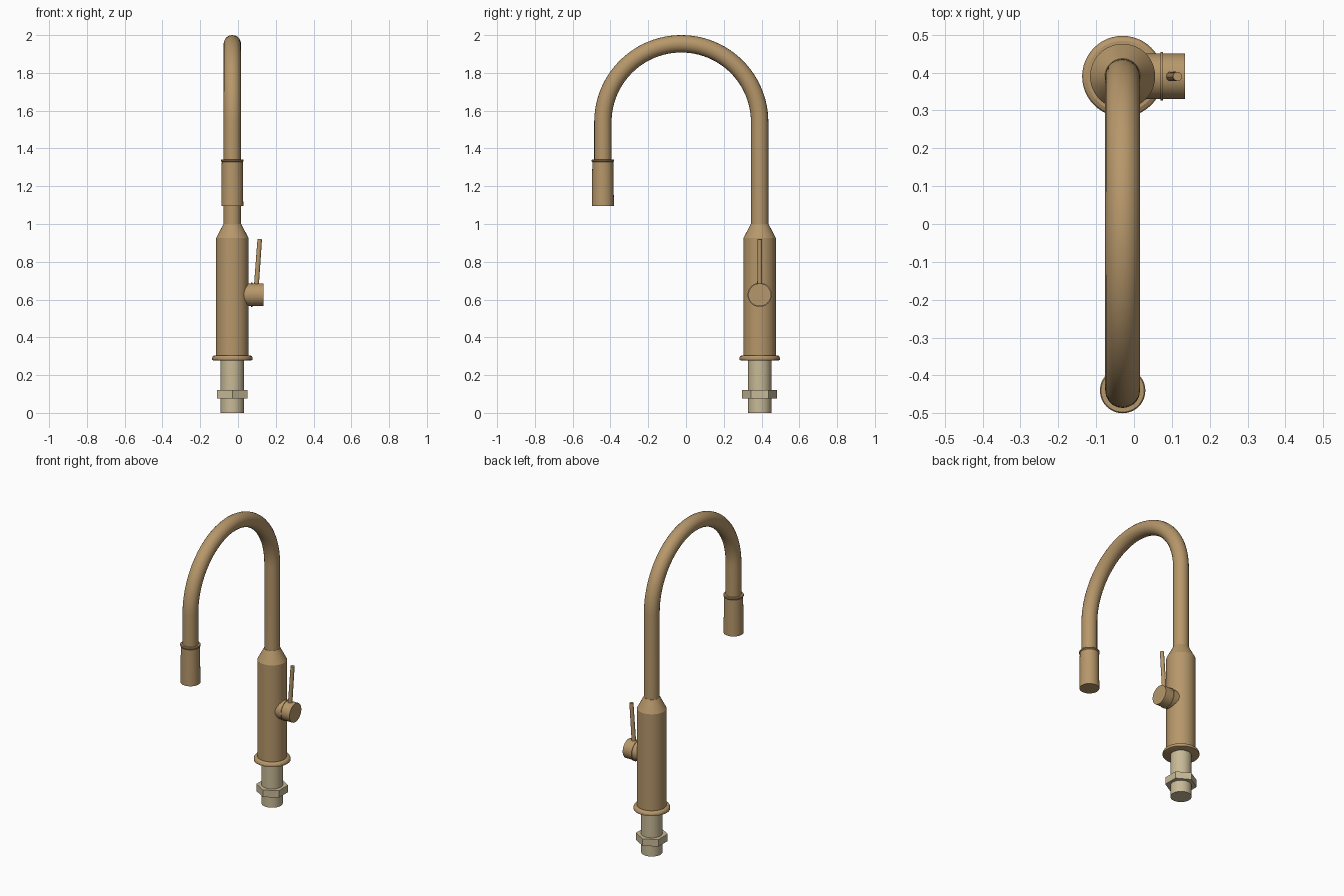
import bpy, bmesh, math
from mathutils import Vector, Matrix

cube = bpy.data.objects.get("Cube")
if cube:
    bpy.data.objects.remove(cube, do_unlink=True)


def material(name, rgb, metallic=0.0):
    m = bpy.data.materials.new(name)
    m.use_nodes = True
    m.diffuse_color = (*rgb, 1)
    m.node_tree.nodes["Principled BSDF"].inputs["Base Color"].default_value = (*rgb, 1)
    return m


brass = material("brushed brass", (0.47, 0.31, 0.145))
pale = material("pale brass", (0.58, 0.49, 0.31))


def lathe(name, profile, origin, mat, axis=(0, 0, 1), sides=48):
    """Revolve (radius, height) points round an axis and cap both ends."""
    bm = bmesh.new()
    rings = []
    for r, h in profile:
        rings.append([bm.verts.new((r * math.sin(a), r * math.cos(a), h))
                      for a in (2 * math.pi * i / sides for i in range(sides))])
    for low, high in zip(rings, rings[1:]):
        for i in range(sides):
            j = (i + 1) % sides
            bm.faces.new((low[i], low[j], high[j], high[i]))
    bm.faces.new(rings[0])
    bm.faces.new(rings[-1])
    bmesh.ops.recalc_face_normals(bm, faces=bm.faces[:])
    turn = Vector((0, 0, 1)).rotation_difference(Vector(axis)).to_matrix().to_4x4()
    bm.transform(Matrix.Translation(origin) @ turn)
    mesh = bpy.data.meshes.new(name)
    bm.to_mesh(mesh)
    bm.free()
    mesh.materials.append(mat)
    obj = bpy.data.objects.new(name, mesh)
    bpy.context.collection.objects.link(obj)
    bpy.ops.object.select_all(action="DESELECT")
    obj.select_set(True)
    bpy.context.view_layer.objects.active = obj
    bpy.ops.object.shade_smooth_by_angle(angle=math.radians(25))
    return obj


CX, BODY_Y, HEAD_Y = -0.03, 0.39, -0.44
base = (CX, BODY_Y, 0)
head = (CX, HEAD_Y, 0)

# Mounting shank and hexagonal nut below the counter
lathe("mounting_shank", [(0.062, 0), (0.062, 0.285)], base, pale)
lathe("mounting_nut", [(0.093, 0.075), (0.093, 0.12)], base, pale, sides=6)

# Flange and body with a tapered shoulder
lathe("base_flange", [(0.1, 0.278), (0.107, 0.281), (0.107, 0.292), (0.103, 0.3), (0.094, 0.305)],
      base, brass)
lathe("body", [(0.086, 0.29), (0.086, 0.925), (0.047, 1.0)], base, brass)

# Gooseneck spout: straight riser, half circle, short drop
mid_y, bend, bend_z = (BODY_Y + HEAD_Y) / 2, (BODY_Y - HEAD_Y) / 2, 1.539
path = [(CX, BODY_Y, 0.98)]
for i in range(49):
    a = math.pi * i / 48
    path.append((CX, mid_y + bend * math.cos(a), bend_z + bend * math.sin(a)))
path.append((CX, HEAD_Y, 1.32))
curve = bpy.data.curves.new("gooseneck_spout", "CURVE")
curve.dimensions = "3D"
curve.bevel_depth = 0.046
curve.bevel_resolution = 8
curve.use_fill_caps = True
spline = curve.splines.new("POLY")
spline.points.add(len(path) - 1)
for point, co in zip(spline.points, path):
    point.co = (*co, 1)
    point.radius = 1
spline.use_smooth = True
curve.materials.append(brass)
bpy.context.collection.objects.link(bpy.data.objects.new("gooseneck_spout", curve))

# Pull-down spray head with a thin collar
lathe("spray_head", [(0.058, 1.095), (0.056, 1.33)], head, brass)
lathe("spray_collar", [(0.056, 1.328), (0.06, 1.333), (0.06, 1.339), (0.057, 1.342)], head, brass)

# Side valve: stem, thin ring and turning knob
valve = (0, BODY_Y, 0.625)
lathe("valve_stem", [(0.06, 0), (0.06, 0.07)], valve, brass, axis=(1, 0, 0))
lathe("valve_ring", [(0.064, 0.07), (0.064, 0.076)], valve, brass, axis=(1, 0, 0))
lathe("valve_knob", [(0.06, 0.076), (0.06, 0.135)], valve, brass, axis=(1, 0, 0))

# Slim lever leaning slightly outward
foot, tip = Vector((0.095, BODY_Y, 0.64)), Vector((0.115, BODY_Y, 0.92))
lathe("lever", [(0.013, 0), (0.012, (tip - foot).length)], foot, brass,
      axis=(tip - foot).normalized(), sides=20)
